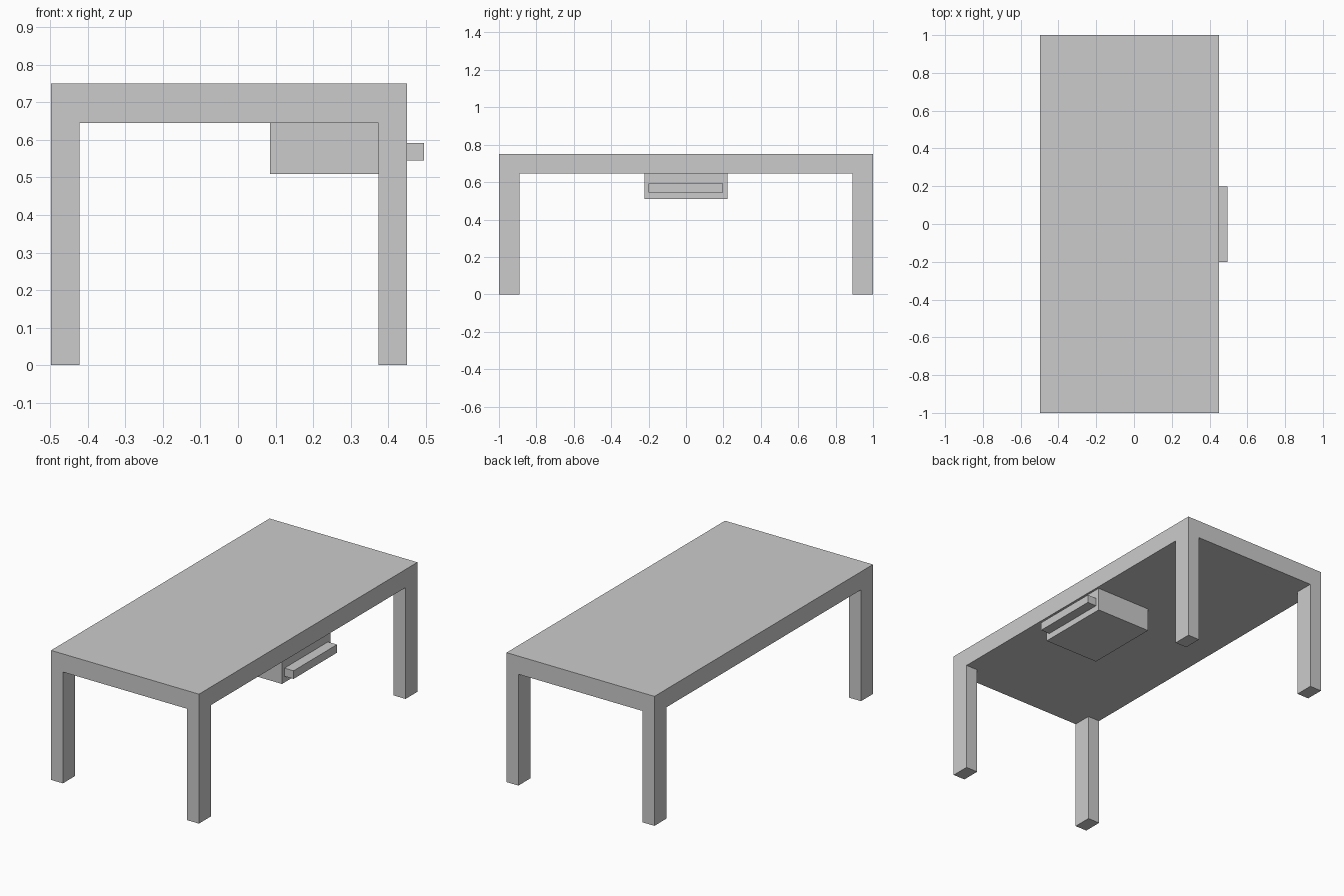
import bpy, bmesh
from mathutils import Matrix, Vector

if "Cube" in bpy.data.objects:
    bpy.data.objects.remove(bpy.data.objects["Cube"])


def box(bm, lo, hi):
    lo, hi = Vector(lo), Vector(hi)
    m = Matrix.Translation((lo + hi) / 2) @ Matrix.Diagonal((*(hi - lo), 1))
    bmesh.ops.create_cube(bm, size=1, matrix=m)


def finish(bm, name):
    bmesh.ops.recalc_face_normals(bm, faces=bm.faces)
    me = bpy.data.meshes.new(name)
    bm.to_mesh(me)
    bm.free()
    ob = bpy.data.objects.new(name, me)
    bpy.context.collection.objects.link(ob)
    return ob


def box_object(name, lo, hi):
    bm = bmesh.new()
    box(bm, lo, hi)
    return finish(bm, name)


X0, X1, Y = -0.498, 0.45, 1.0      # table outline
TOP, UNDER = 0.75, 0.645           # slab heights
LEG_X, LEG_Y = 0.076, 0.109        # leg section

# Table: one slab, cut at the leg lines, legs extruded from its corners
bm = bmesh.new()
box(bm, (X0, -Y, UNDER), (X1, Y, TOP))
cuts = [((X0 + LEG_X, 0, 0), (1, 0, 0)), ((X1 - LEG_X, 0, 0), (1, 0, 0)),
        ((0, -Y + LEG_Y, 0), (0, 1, 0)), ((0, Y - LEG_Y, 0), (0, 1, 0))]
for co, no in cuts:
    bmesh.ops.bisect_plane(bm, geom=bm.verts[:] + bm.edges[:] + bm.faces[:],
                           plane_co=co, plane_no=no)
bm.normal_update()
corners = []
for f in bm.faces:
    c = f.calc_center_median()
    if f.normal.z < -0.9 and abs(c.y) > Y - LEG_Y and not X0 + LEG_X < c.x < X1 - LEG_X:
        corners.append(f)
feet = bmesh.ops.extrude_discrete_faces(bm, faces=corners)["faces"]
for f in feet:
    for v in f.verts:
        v.co.z = 0
finish(bm, "table_top_and_legs")

# Drawer hung under the top, with its bar handle
box_object("drawer", (0.085, -0.223, 0.509), (0.438, 0.221, UNDER))
box_object("drawer_handle", (0.438, -0.2, 0.545), (0.496, 0.198, 0.592))
